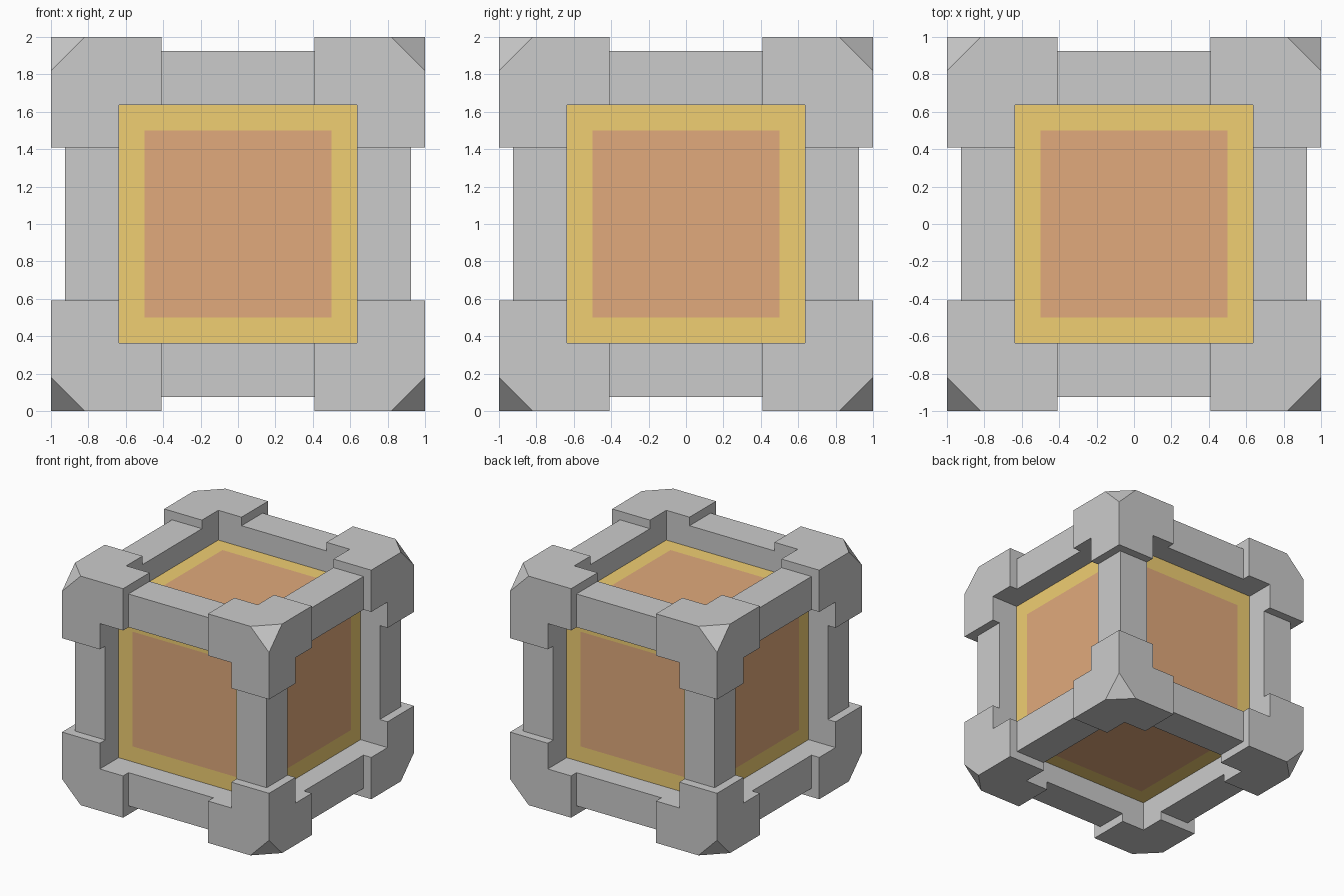
import bpy, bmesh
from mathutils import Vector, Matrix

if "Cube" in bpy.data.objects:
    bpy.data.objects.remove(bpy.data.objects["Cube"])

OUT, BEAM, PANEL, WIN, ARM = 1.0, 0.925, 0.74, 0.635, 0.41
BORDER, CHAMFER = 0.19, 0.18


def add_box(bm, lo, hi):
    lo, hi = Vector(lo), Vector(hi)
    m = Matrix.Translation((lo + hi) / 2) @ Matrix.Diagonal((*(hi - lo), 1))
    bmesh.ops.create_cube(bm, size=1, matrix=m)


def push_faces(bm, faces, dist):
    # extrude each face separately along its own normal
    res = bmesh.ops.extrude_discrete_faces(bm, faces=faces)
    for f in res["faces"]:
        f.normal_update()
        bmesh.ops.translate(bm, verts=f.verts[:], vec=f.normal * dist)
    return res["faces"]


def finish(bm, name, mirror=(False, False, False), mats=()):
    bmesh.ops.recalc_face_normals(bm, faces=bm.faces[:])
    me = bpy.data.meshes.new(name)
    bm.to_mesh(me)
    bm.free()
    for m in mats:
        me.materials.append(m)
    ob = bpy.data.objects.new(name, me)
    ob.location = (0, 0, 1)
    bpy.context.collection.objects.link(ob)
    if any(mirror):
        mod = ob.modifiers.new("mirror", "MIRROR")
        mod.use_axis = mirror
        mod.use_mirror_merge = False
    return ob


def material(name, col):
    m = bpy.data.materials.new(name)
    m.diffuse_color = (*col, 1)
    m.use_nodes = True
    m.node_tree.nodes["Principled BSDF"].inputs["Base Color"].default_value = m.diffuse_color
    return m


yellow = material("yellow", (0.87, 0.62, 0.17))
rust = material("rust", (0.75, 0.40, 0.20))

# corner brackets: a cube with three arms and its outer tip cut off
bm = bmesh.new()
add_box(bm, (WIN,) * 3, (OUT,) * 3)
bm.normal_update()
push_faces(bm, [f for f in bm.faces if sum(f.normal) < 0], WIN - ARM)
cut = bmesh.ops.bisect_plane(
    bm, geom=bm.verts[:] + bm.edges[:] + bm.faces[:],
    plane_co=(OUT - CHAMFER, OUT, OUT), plane_no=Vector((1, 1, 1)).normalized(),
    clear_outer=True)
bmesh.ops.contextual_create(
    bm, geom=[e for e in cut["geom_cut"] if isinstance(e, bmesh.types.BMEdge)])
finish(bm, "corner_brackets", (True, True, True))

# edge beams: one per axis, mirrored to the four parallel edges
for axis, label in enumerate("xyz"):
    lo, hi = [WIN] * 3, [BEAM] * 3
    lo[axis], hi[axis] = -ARM, ARM
    bm = bmesh.new()
    add_box(bm, lo, hi)
    finish(bm, "edge_beams_" + label, tuple(i != axis for i in range(3)))

# core with six recessed panels, each with a rust centre
bm = bmesh.new()
add_box(bm, (-WIN,) * 3, (WIN,) * 3)
bm.normal_update()
panels = push_faces(bm, bm.faces[:], PANEL - WIN)
bmesh.ops.inset_individual(bm, faces=panels, thickness=BORDER)
for f in panels:
    f.material_index = 1
finish(bm, "panel_core", mats=(yellow, rust))
